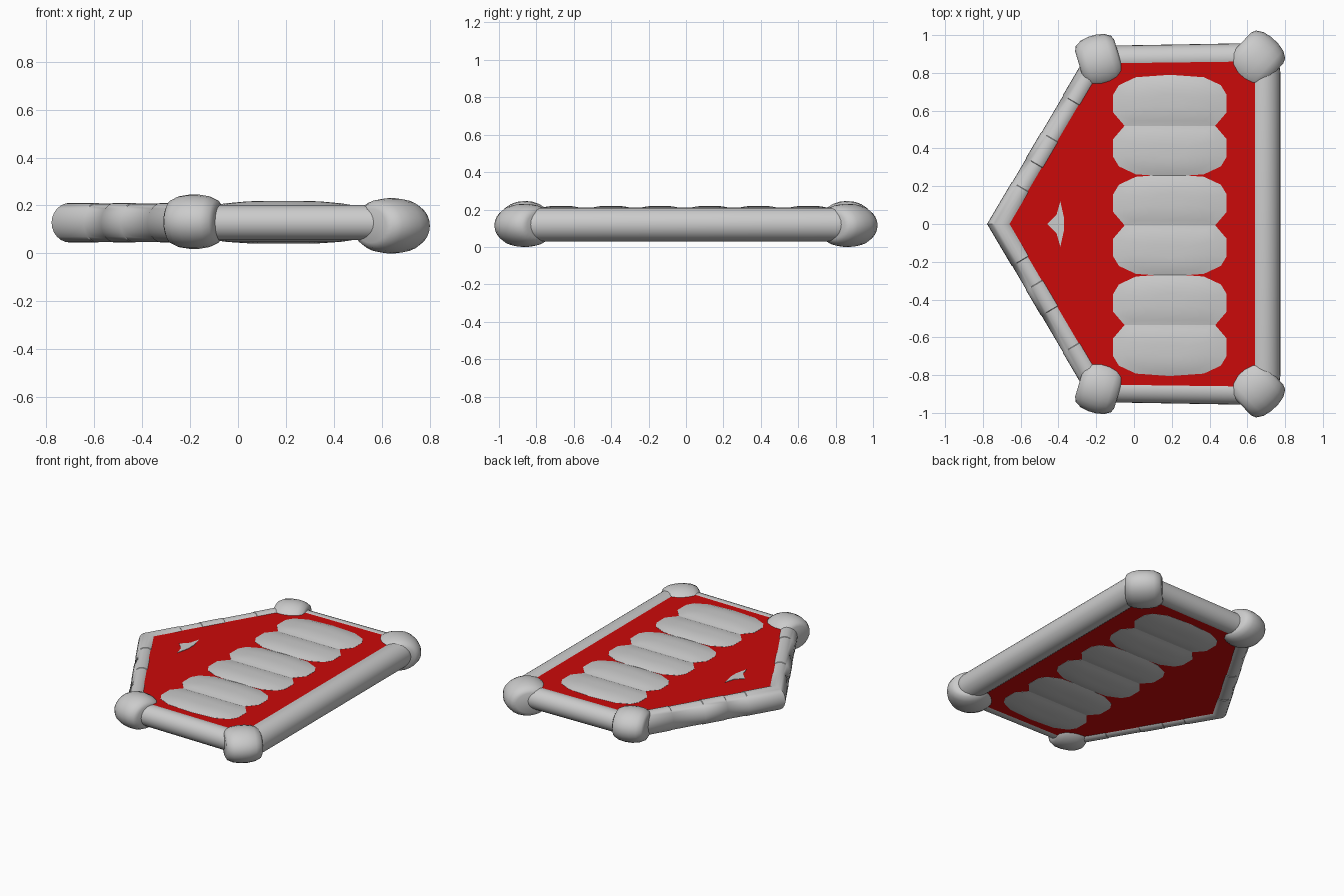
import bpy, bmesh
from math import sin, cos, pi, radians
from mathutils import Vector

if "Cube" in bpy.data.objects:
    bpy.data.objects.remove(bpy.data.objects["Cube"])

ZMID = 0.128


def finish(bm, name, smooth=True, mat=None):
    bmesh.ops.recalc_face_normals(bm, faces=bm.faces)
    me = bpy.data.meshes.new(name)
    bm.to_mesh(me)
    bm.free()
    ob = bpy.data.objects.new(name, me)
    bpy.context.collection.objects.link(ob)
    if mat:
        me.materials.append(mat)
    if smooth:
        bpy.ops.object.select_all(action='DESELECT')
        ob.select_set(True)
        bpy.context.view_layer.objects.active = ob
        bpy.ops.object.shade_smooth_by_angle(angle=radians(40))
    return ob


def loft(bm, rings):
    """Skin a list of closed rings and cap both ends."""
    vs = [[bm.verts.new(p) for p in r] for r in rings]
    n = len(vs[0])
    for a, b in zip(vs, vs[1:]):
        for i in range(n):
            j = (i + 1) % n
            bm.faces.new((a[i], a[j], b[j], b[i]))
    bm.faces.new(vs[0])
    bm.faces.new(vs[-1])


def ring(center, side, height, n=24):
    """Upright elliptical ring: half width is the side vector."""
    c, s = Vector(center), Vector(side)
    return [c + s * cos(2 * pi * i / n) + Vector((0, 0, height * sin(2 * pi * i / n)))
            for i in range(n)]


# Red slab filling the frame
red = bpy.data.materials.new("red")
red.diffuse_color = (0.6, 0.003, 0.003, 1)
red.use_nodes = True
red.node_tree.nodes["Principled BSDF"].inputs["Base Color"].default_value = red.diffuse_color
bm = bmesh.new()
plan = [(-0.70, 0), (-0.205, -0.845), (-0.16, -0.875), (0.685, -0.875),
        (0.685, 0.875), (-0.16, 0.875), (-0.205, 0.845)]
loft(bm, [[(x, y, z) for x, y in plan] for z in (0.058, 0.198)])
finish(bm, "red_panel", False, red)

# Pointed left rail made of slightly stepped segments
apex, end = Vector((-0.70, 0, ZMID)), Vector((-0.2, 0.85, ZMID))
d = (end - apex).normalized()
nrm = Vector((-d.y, d.x, 0))
half = []
cuts = [0.22, 0.37, 0.53, 0.76, 1.0]
scale = 1.0
for t in cuts:
    p = apex.lerp(end, t)
    half.append((p, nrm * 0.067 * scale, 0.083 * scale))
    scale = 1.0 if scale < 1 else 0.965
    if t < 1:
        half.append((p + d * 0.003, nrm * 0.067 * scale, 0.083 * scale))
bm = bmesh.new()
flip = [(Vector((p.x, -p.y, p.z)), Vector((s.x, -s.y, 0)), h) for p, s, h in reversed(half)]
mid = [(apex, Vector((-0.078, 0, 0)), 0.083)]
loft(bm, [ring(*r) for r in flip + mid + half])
finish(bm, "pointed_rail")

# Thick straight right rail with rounded ends
bm = bmesh.new()
loft(bm, [ring((0.685, y, 0.12), (0.09 * k, 0, 0), 0.09 * k)
          for y, k in ((-0.9, 0.6), (-0.86, 0.92), (-0.8, 1), (0.8, 1), (0.86, 0.92), (0.9, 0.6))])
finish(bm, "right_rail")

# Short front and back rails
for sy, label in ((-1, "front"), (1, "back")):
    bm = bmesh.new()
    loft(bm, [ring((-0.2, sy * 0.87, ZMID), (0, 0.073, 0), 0.073),
              ring((0.66, sy * 0.882, ZMID), (0, 0.076, 0), 0.073)])
    finish(bm, label + "_rail")

# Bulging corner wraps: barrels lying across each corner
PROFILE = [(-1, 0.62), (-0.9, 0.8), (-0.6, 0.94), (-0.2, 1), (0.2, 1), (0.6, 0.94), (0.9, 0.8), (1, 0.62)]


def wrap(name, center, out, length, width, height, sy):
    c = Vector((center[0], center[1] * sy, center[2]))
    o = Vector((out[0], out[1] * sy, 0)).normalized()
    t = Vector((-o.y, o.x, 0))
    bm = bmesh.new()
    loft(bm, [ring(c + t * width * s, o * length * k, height * k) for s, k in PROFILE])
    finish(bm, name)


for sy, label in ((-1, "front"), (1, "back")):
    wrap(label + "_left_corner", (-0.183, 0.86, 0.132), (-0.28, 0.95), 0.142, 0.108, 0.113, sy)
    wrap(label + "_right_corner", (0.64, 0.863, 0.115), (0.68, 0.72), 0.152, 0.118, 0.115, sy)

# Six padded cushions in mirrored pairs, bulging through both faces
right = [(0.24, 0.0), (0.30, 0.07), (0.30, 0.165), (0.27, 0.215), (0.18, 0.257)]
outline = right + [(0, 0.27)] + [(-x, y) for x, y in reversed(right)]
LAYERS = [(0.25, 0.041), (0.5, 0.042), (0.8, 0.048), (1, 0.057),
          (1, 0.199), (0.8, 0.209), (0.5, 0.217), (0.25, 0.219)]
for i, seam in enumerate((-0.535, -0.007, 0.52)):
    for sy, label in ((-1, "lower"), (1, "upper")):
        bm = bmesh.new()
        loft(bm, [[(0.19 + x * k, seam + sy * (0.133 + (y - 0.133) * k), z) for x, y in outline]
                  for k, z in LAYERS])
        finish(bm, f"cushion_{i + 1}_{label}")

# Small raised patch near the point
bm = bmesh.new()
patch = [(-0.46, 0), (-0.41, -0.05), (-0.39, -0.12), (-0.37, -0.03),
         (-0.37, 0.03), (-0.39, 0.12), (-0.41, 0.05)]
loft(bm, [[(x, y, z) for x, y in patch] for z in (0.19, 0.201)])
finish(bm, "point_patch", False)

# Ground the model at z = 0
bpy.context.view_layer.update()
low = min((ob.matrix_world @ v.co).z for ob in bpy.data.objects for v in ob.data.vertices)
for ob in bpy.data.objects:
    ob.location.z -= low
